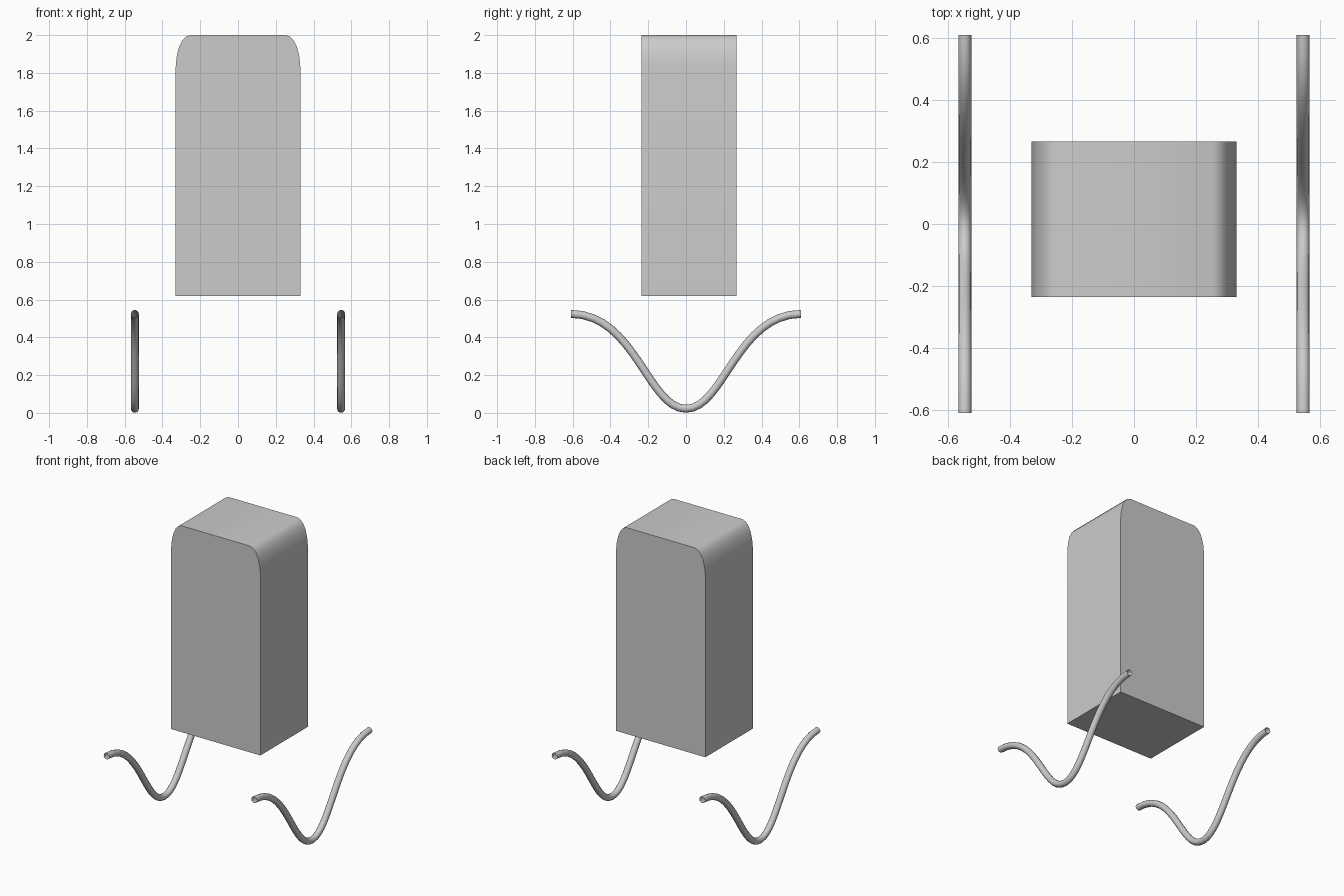
import bpy, bmesh

if "Cube" in bpy.data.objects:
    bpy.data.objects.remove(bpy.data.objects["Cube"])

# Upright body: rounded-top profile extruded from front to back
side = [(0.33, 0.62), (0.33, 1.83), (0.325, 1.885), (0.313, 1.935),
        (0.296, 1.97), (0.278, 1.99), (0.255, 2.0)]
profile = side + [(-x, z) for x, z in reversed(side)]
bm = bmesh.new()
face = bm.faces.new([bm.verts.new((x, -0.235, z)) for x, z in profile])
ext = bmesh.ops.extrude_face_region(bm, geom=[face])
verts = [v for v in ext["geom"] if isinstance(v, bmesh.types.BMVert)]
bmesh.ops.translate(bm, verts=verts, vec=(0, 0.502, 0))
bmesh.ops.recalc_face_normals(bm, faces=bm.faces)
mesh = bpy.data.meshes.new("body")
bm.to_mesh(mesh)
bm.free()
body = bpy.data.objects.new("body", mesh)
bpy.context.collection.objects.link(body)
body.select_set(True)
bpy.context.view_layer.objects.active = body
bpy.ops.object.shade_smooth_by_angle(angle=0.6)


# Bent side rail: open-ended tube along a smooth U-shaped curve
def side_rail(name, x):
    curve = bpy.data.curves.new(name, "CURVE")
    curve.dimensions = "3D"
    curve.bevel_depth = 0.021
    curve.bevel_resolution = 4
    curve.resolution_u = 16
    spline = curve.splines.new("BEZIER")
    spline.bezier_points.add(2)
    path = [(-0.61, 0.524, 0.34), (0, 0.022, 0.20), (0.61, 0.524, 0.34)]
    for point, (y, z, handle) in zip(spline.bezier_points, path):
        point.handle_left_type = point.handle_right_type = "FREE"
        point.co = (x, y, z)
        point.handle_left = (x, y - handle, z)
        point.handle_right = (x, y + handle, z)
    rail = bpy.data.objects.new(name, curve)
    bpy.context.collection.objects.link(rail)


side_rail("left_rail", -0.546)
side_rail("right_rail", 0.546)
